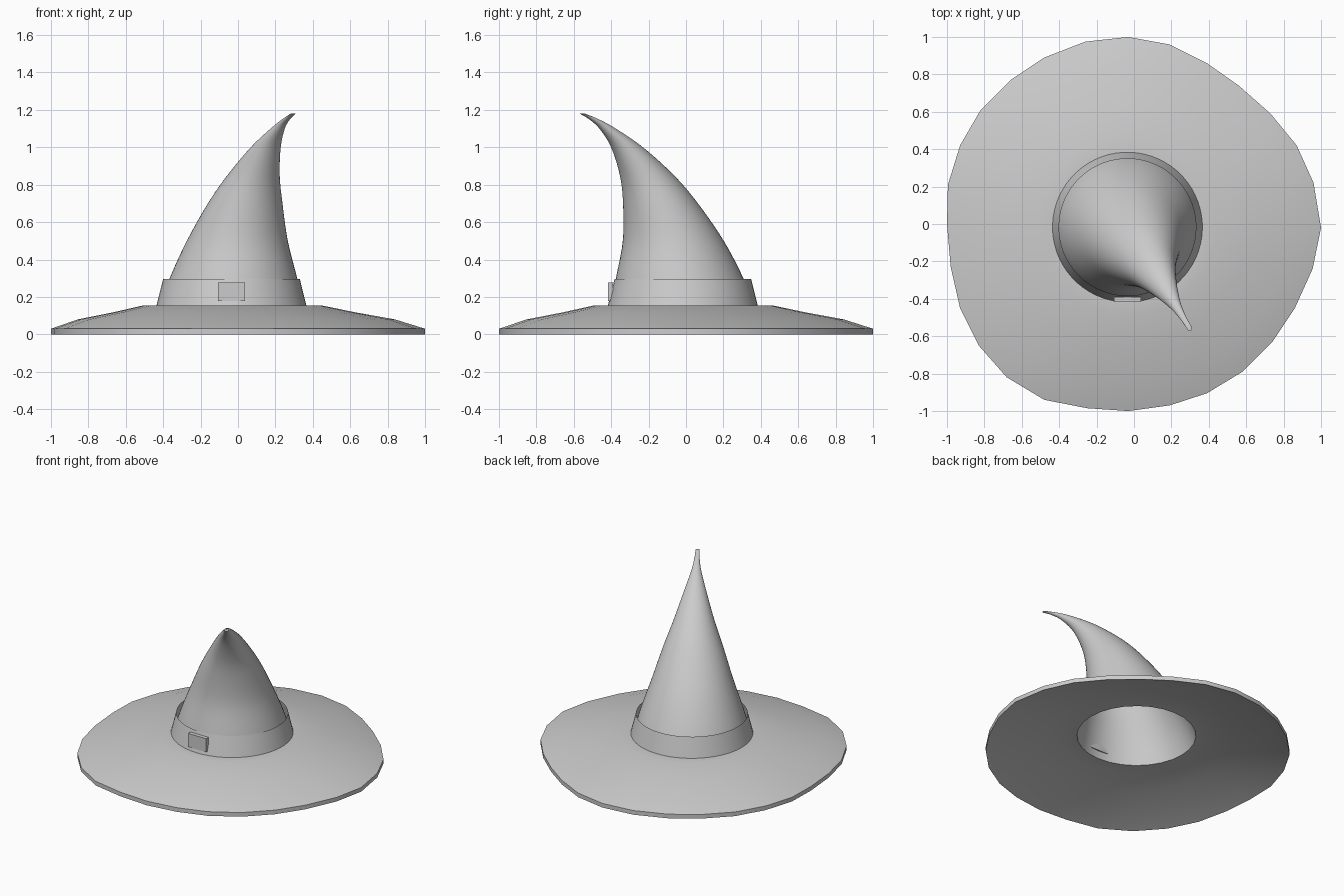
import bpy, math

if "Cube" in bpy.data.objects:
    bpy.data.objects.remove(bpy.data.objects["Cube"])

CX, CY = -0.035, -0.017          # centre of the crown
BEND = math.atan2(-0.545, 0.335)  # direction the tip leans


def build(name, rings, cap=False, closed=False, angle=40):
    """Skin a list of equal-length vertex rings."""
    n = len(rings[0])
    verts = [v for r in rings for v in r]
    faces = []
    pairs = len(rings) if closed else len(rings) - 1
    for i in range(pairs):
        a, b = i * n, ((i + 1) % len(rings)) * n
        for j in range(n):
            k = (j + 1) % n
            faces.append((a + j, a + k, b + k, b + j))
    if cap:
        faces.append(tuple(range((len(rings) - 1) * n, len(rings) * n)))
    me = bpy.data.meshes.new(name)
    me.from_pydata(verts, [], faces)
    ob = bpy.data.objects.new(name, me)
    bpy.context.collection.objects.link(ob)
    bpy.ops.object.select_all(action='DESELECT')
    ob.select_set(True)
    bpy.context.view_layer.objects.active = ob
    bpy.ops.object.shade_smooth_by_angle(angle=math.radians(angle))
    return ob


# Brim: slightly irregular outline blended into a round head opening
outline = [(1, -.02), (.96, .22), (.87, .42), (.73, .59), (.56, .74), (.39, .86),
           (.19, .96), (-.03, 1), (-.26, .975), (-.48, .89), (-.66, .77), (-.82, .61),
           (-.93, .42), (-.995, .21), (-1, 0), (-.98, -.23), (-.93, -.45), (-.83, -.65),
           (-.68, -.82), (-.48, -.94), (-.25, -.985), (-.03, -1), (.19, -.97),
           (.39, -.905), (.58, -.79), (.74, -.63), (.86, -.45), (.955, -.24)]
R_IN = 0.39


def brim_ring(t, z):
    ring = []
    for x, y in outline:
        a = math.atan2(y - CY, x - CX)
        ix, iy = CX + R_IN * math.cos(a), CY + R_IN * math.sin(a)
        ring.append((ix + (x - ix) * t, iy + (y - iy) * t, z))
    return ring


brim_profile = [(0, .155), (.14, .155), (.42, .118), (.75, .08), (1, .03),
                (1, 0), (.75, .05), (.42, .09), (.14, .128), (0, .128)]
build("brim", [brim_ring(t, z) for t, z in brim_profile], closed=True)

# Crown: elliptical slices (height, lean, half-length, half-width) along a curved lean
keys = [(.13, 0, .39, .39), (.30, .02, .341, .341), (.5, .06, .27, .27),
        (.7, .14, .201, .199), (.85, .225, .148, .137), (1.0, .35, .088, .077),
        (1.1, .472, .047, .034), (1.15, .558, .028, .018), (1.182, .635, .014, .013)]


def catmull(p0, p1, p2, p3, t):
    return [0.5 * (2 * b + (c - a) * t + (2 * a - 5 * b + 4 * c - d) * t * t
                   + (3 * b - a - 3 * c + d) * t ** 3)
            for a, b, c, d in zip(p0, p1, p2, p3)]


def slice_ring(z, u, a, b, n=64):
    c, s = math.cos(BEND), math.sin(BEND)
    ring = []
    for j in range(n):
        t = 2 * math.pi * j / n
        p, q = u + a * math.cos(t), b * math.sin(t)
        ring.append((CX + p * c - q * s, CY + p * s + q * c, z))
    return ring


def extend(a, b):
    return tuple(2 * i - j for i, j in zip(a, b))


pts = [extend(keys[0], keys[1])] + keys + [extend(keys[-1], keys[-2])]
rings = []
for i in range(1, len(pts) - 2):
    for k in range(5):
        rings.append(slice_ring(*catmull(*pts[i - 1:i + 3], k / 5)))
rings.append(slice_ring(*keys[-1]))
build("crown", rings, cap=True, angle=60)

# Hat band: open sloped collar
build("hat_band", [slice_ring(.15, 0, .402, .402), slice_ring(.295, 0, .366, .366)])

# Buckle plate on the front of the band
bpy.ops.mesh.primitive_cube_add(size=1, location=(CX, -.403, .228))
buckle = bpy.context.object
buckle.name = "buckle"
buckle.scale = (.145, .028, .097)
